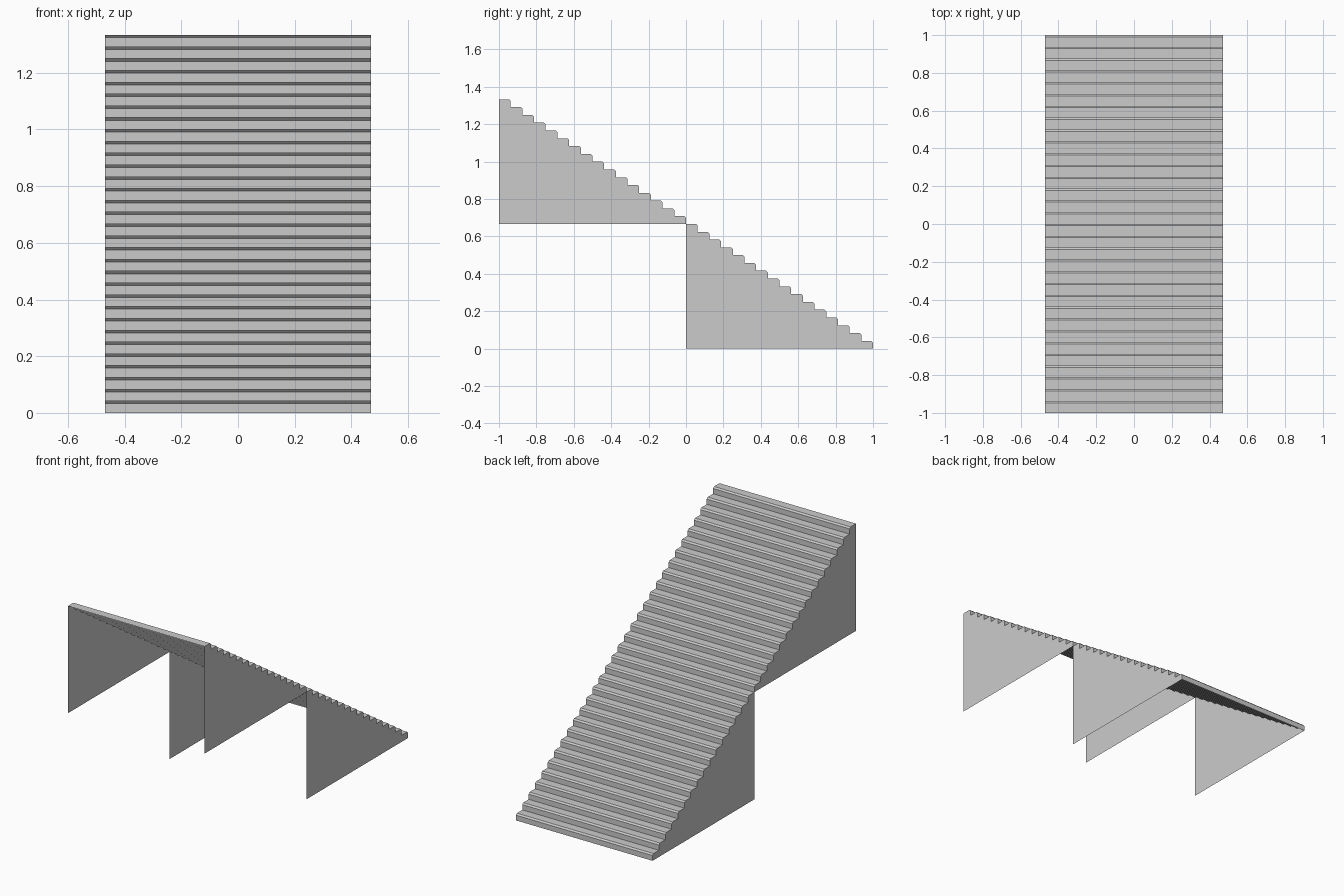
import bpy
import bmesh

STEPS = 32
RUN = 2.0 / STEPS
RISE = 1.333 / STEPS
HALF_WIDTH = 0.47
LIP = 0.009

cube = bpy.data.objects.get("Cube")
if cube:
    bpy.data.objects.remove(cube, do_unlink=True)

grey = bpy.data.materials.new("stair grey")
grey.use_nodes = True
colour = (0.6, 0.6, 0.6, 1)
grey.diffuse_color = colour
grey.node_tree.nodes["Principled BSDF"].inputs["Base Color"].default_value = colour


def step_profile(first, count):
    """Stepped (y, z) line running down from step `first`, with chamfered lips."""
    points = [(-1 + first * RUN, (STEPS - first) * RISE)]
    for i in range(first, first + count):
        edge, top = -1 + (i + 1) * RUN, (STEPS - i) * RISE
        points += [(edge - LIP, top), (edge, top - LIP), (edge, top - RISE)]
    return points


def finish(name, bm):
    mesh = bpy.data.meshes.new(name)
    bm.to_mesh(mesh)
    bm.free()
    mesh.materials.append(grey)
    bpy.context.collection.objects.link(bpy.data.objects.new(name, mesh))


# Continuous sheet of treads, lips and risers
bm = bmesh.new()
rows = [[bm.verts.new((x, y, z)) for x in (-HALF_WIDTH, HALF_WIDTH)]
        for y, z in step_profile(0, STEPS)]
for (a, b), (c, d) in zip(rows, rows[1:]):
    bm.faces.new((a, b, d, c))
finish("stair_treads", bm)

# Thin stepped side panels: one pair per flight, open at the back and below
half = STEPS // 2
for flight, first in (("upper", 0), ("lower", half)):
    outline = step_profile(first, half)
    outline.append((outline[0][0], outline[-1][1]))
    for side, x in (("left", HALF_WIDTH), ("right", -HALF_WIDTH)):
        bm = bmesh.new()
        verts = [bm.verts.new((x, y, z)) for y, z in outline]
        face = bm.faces.new(verts)
        face.normal_update()
        if face.normal.x * x < 0:
            face.normal_flip()
        finish(f"{flight}_{side}_side_panel", bm)
